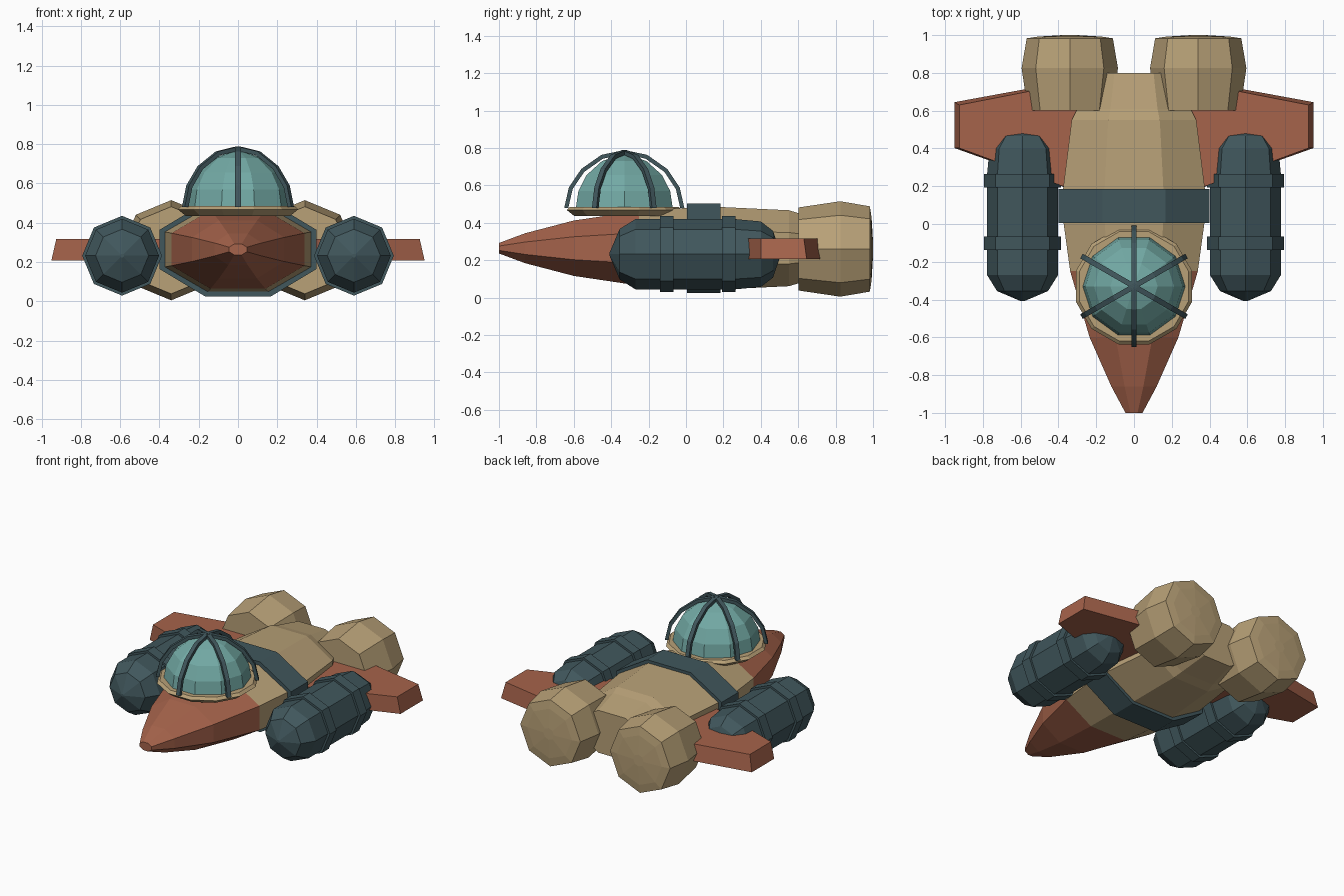
import bpy, bmesh, math

if "Cube" in bpy.data.objects:
    bpy.data.objects.remove(bpy.data.objects["Cube"])


def colour(name, rgb):
    m = bpy.data.materials.new(name)
    m.diffuse_color = (*rgb, 1)
    m.use_nodes = True
    m.node_tree.nodes["Principled BSDF"].inputs["Base Color"].default_value = m.diffuse_color
    return m


TAN = colour("tan", (0.48, 0.355, 0.185))
RUST = colour("rust", (0.38, 0.125, 0.07))
SLATE = colour("dark_slate", (0.052, 0.095, 0.108))
GLASS = colour("teal_glass", (0.17, 0.40, 0.375))


def finish(bm, name, *mats):
    bmesh.ops.recalc_face_normals(bm, faces=bm.faces)
    me = bpy.data.meshes.new(name)
    bm.to_mesh(me)
    bm.free()
    ob = bpy.data.objects.new(name, me)
    bpy.context.collection.objects.link(ob)
    for m in mats:
        me.materials.append(m)
    return ob


def bridge(bm, rings, closed=False):
    """Skin a list of equal rings; cap the ends or join them up."""
    n = len(rings[0])
    for a, b in zip(rings, rings[1:] + rings[:1] if closed else rings[1:]):
        for i in range(n):
            j = (i + 1) % n
            bm.faces.new((a[i], a[j], b[j], b[i]))
    if not closed:
        bm.faces.new(rings[0])
        bm.faces.new(rings[-1])


def loft(name, stations, centre, n, turn, *mats, axis="y"):
    """Stations are (position, half-size across, half-size up)."""
    bm = bmesh.new()
    cx, cy = centre
    rings = []
    for p, ra, rb in stations:
        ring = []
        for i in range(n):
            t = 2 * math.pi * (i + turn) / n
            a, b = cx + ra * math.cos(t), cy + rb * math.sin(t)
            ring.append(bm.verts.new((a, p, b) if axis == "y" else (a, b, p)))
        rings.append(ring)
    bridge(bm, rings)
    return finish(bm, name, *mats)


def round_profile(*pairs):
    return [(p, r, r) for p, r in pairs]


# Hull: eight-sided loft, flat sides up, rust nose and tan body
K = 1 / math.cos(math.pi / 8)
hull_half = [(-1, .045, .028), (-.86, .12, .08), (-.6, .235, .148), (-.25, .338, .2),
             (0, .372, .215), (.19, .375, .22), (.55, .33, .203), (.61, .30, .185),
             (.8, .25, .145)]
hull = loft("hull", [(y, w * K, h * K) for y, w, h in hull_half],
            (0, .264), 8, .5, TAN, RUST)
for f in hull.data.polygons:
    f.material_index = 1 if f.center.y < -.26 else 0

# Band around the middle of the hull
loft("hull_band", [(y, .40 * K, .24 * K) for y in (.005, .185)], (0, .264), 8, .5, SLATE)

for side, s in (("left", -1), ("right", 1)):
    # Rear engine with a shallow domed end
    loft(side + "_engine",
         round_profile((.602, .222), (.825, .255), (.983, .228), (.992, .17), (1, .04)),
         (s * .34, .26), 8, 0, TAN)

    # Side pod and its two straps
    loft(side + "_pod",
         round_profile((-.408, .01), (-.355, .135), (-.27, .188), (.26, .188),
                       (.40, .175), (.465, .125), (.505, .01)),
         (s * .59, .232), 8, 0, SLATE)
    for label, y in (("front", -.102), ("rear", .228)):
        loft(f"{side}_pod_{label}_strap", round_profile((y - .036, .203), (y + .036, .203)),
             (s * .59, .232), 8, 0, SLATE)

    # Swept wing with a slanted tip
    bm = bmesh.new()
    rings = []
    for z, tip, back in ((.207, .95, 0), (.317, .925, .015)):
        plan = [(.2, .135), (tip, .402), (tip, .645 - back), (.53, .722 - back),
                (.2, .775 - back)]
        rings.append([bm.verts.new((s * x, y, z)) for x, y in plan])
    bridge(bm, rings)
    finish(bm, side + "_wing", RUST)

# Canopy: collar, glass dome and six ribs
CY, BASE = -.33, .48
loft("canopy_collar", round_profile((.435, .275), (.468, .318), (.485, .30)),
     (0, CY), 12, .5, TAN, axis="z")
dome = [(BASE, .272), (BASE + .09, .258), (BASE + .175, .212),
        (BASE + .25, .125), (BASE + .288, .01)]
loft("canopy_glass", round_profile(*dome), (0, CY), 10, 0, GLASS, axis="z")

rib_path = [(.31, BASE), (.286, .585), (.222, .68), (.118, .753), (0, .778)]
for k in range(6):
    t = math.pi / 2 + k * math.pi / 3
    d, w = (math.cos(t), math.sin(t)), (-math.sin(t), math.cos(t))
    bm = bmesh.new()
    rings = []
    for i, (r, z) in enumerate(rib_path):
        a = i / 4 * math.pi / 2
        ring = []
        for depth, across in ((-.011, -.014), (-.011, .014), (.011, .014), (.011, -.014)):
            rr, zz = r + depth * math.cos(a), z + depth * math.sin(a)
            ring.append(bm.verts.new((d[0] * rr + w[0] * across,
                                      CY + d[1] * rr + w[1] * across, zz)))
        rings.append(ring)
    bridge(bm, rings)
    finish(bm, f"canopy_rib_{k + 1}", SLATE)
